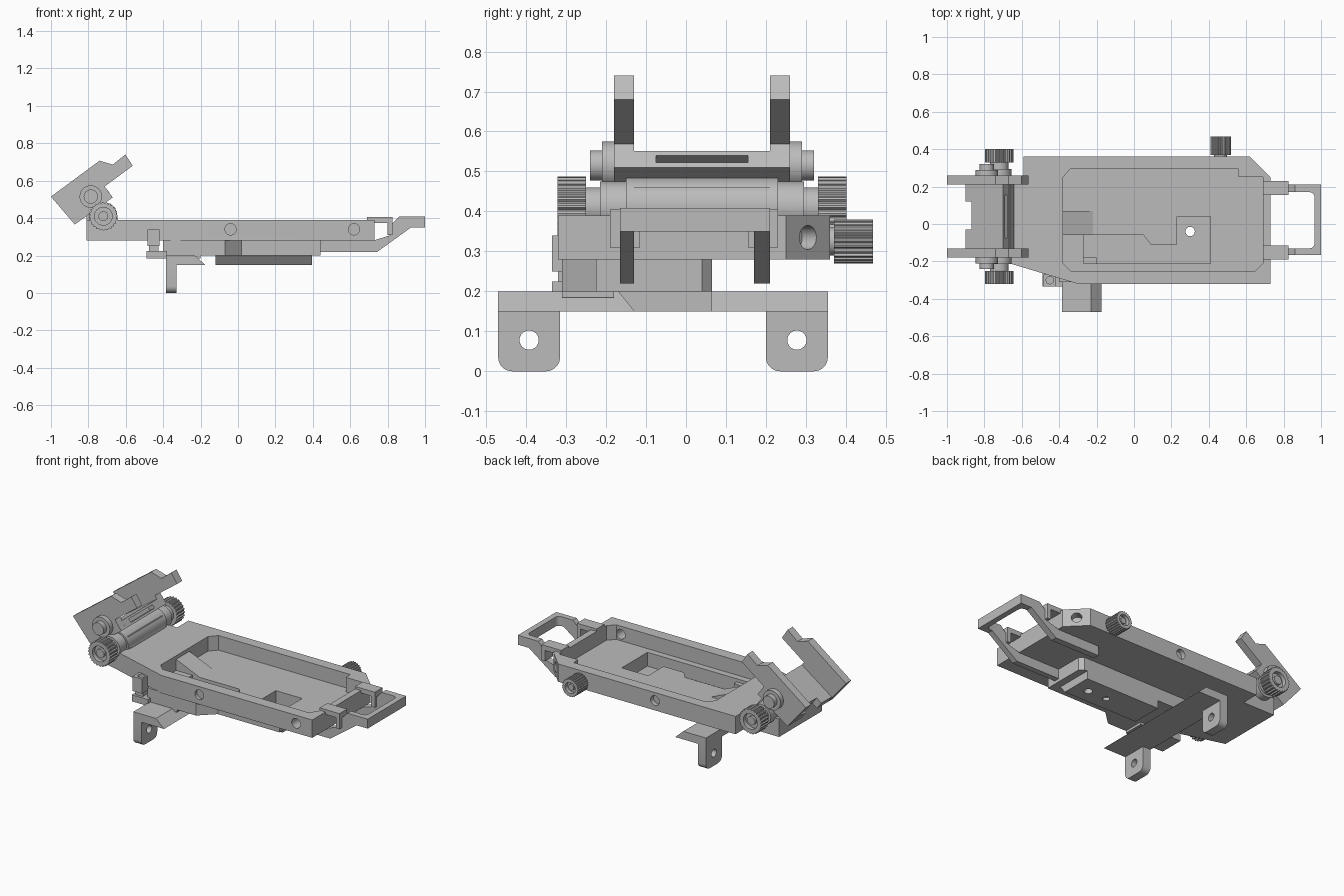
import bpy, bmesh, math
from mathutils import Vector

if "Cube" in bpy.data.objects:
    bpy.data.objects.remove(bpy.data.objects["Cube"])

grey = bpy.data.materials.new("mid_grey")
grey.use_nodes = True
COLOUR = (0.5, 0.5, 0.5, 1)
grey.diffuse_color = COLOUR
grey.node_tree.nodes["Principled BSDF"].inputs["Base Color"].default_value = COLOUR
parts = []


def place(axis, p, t):
    """Map a 2D profile point and a depth to 3D."""
    return {"x": (t, p[0], p[1]), "y": (p[0], t, p[1]), "z": (p[0], p[1], t)}[axis]


def prism(name, pts, axis, a, b, end_pts=None):
    """Extrude a profile along an axis; end_pts gives a tapered far end."""
    bm = bmesh.new()
    lo = [bm.verts.new(place(axis, p, a)) for p in pts]
    hi = [bm.verts.new(place(axis, p, b)) for p in (end_pts or pts)]
    bm.faces.new(lo)
    bm.faces.new(hi)
    n = len(pts)
    for i in range(n):
        j = (i + 1) % n
        bm.faces.new((lo[i], lo[j], hi[j], hi[i]))
    bmesh.ops.recalc_face_normals(bm, faces=bm.faces)
    me = bpy.data.meshes.new(name)
    bm.to_mesh(me)
    bm.free()
    me.materials.append(grey)
    ob = bpy.data.objects.new(name, me)
    bpy.context.collection.objects.link(ob)
    parts.append(ob)
    return ob


def box(name, x, y, z):
    return prism(name, [(x[0], y[0]), (x[1], y[0]), (x[1], y[1]), (x[0], y[1])], "z", *z)


def circle(c, r, n=32, r2=None):
    """Ring of points; r2 alternates the radius to make knurling."""
    return [(c[0] + (r2 if r2 and i % 4 > 1 else r) * math.cos(math.tau * i / n),
             c[1] + (r2 if r2 and i % 4 > 1 else r) * math.sin(math.tau * i / n)) for i in range(n)]


def rod(name, c, r, a, b, axis="y"):
    return prism(name, circle(c, r), axis, a, b)


def rounded(x, y, r, steps=5):
    """Rectangle outline with rounded corners."""
    pts = []
    for k, (cx, cy) in enumerate([(x[1] - r, y[1] - r), (x[0] + r, y[1] - r),
                                  (x[0] + r, y[0] + r), (x[1] - r, y[0] + r)]):
        for i in range(steps + 1):
            t = math.pi / 2 * (k + i / steps)
            pts.append((cx + r * math.cos(t), cy + r * math.sin(t)))
    return pts


def cut(ob, *cutters):
    """Subtract the cutters, bake the result and remove them."""
    for c in cutters:
        c.hide_render = True
        m = ob.modifiers.new("cut", "BOOLEAN")
        m.operation, m.solver, m.object = "DIFFERENCE", "EXACT", c
    bpy.context.view_layer.update()
    me = bpy.data.meshes.new_from_object(ob.evaluated_get(bpy.context.evaluated_depsgraph_get()))
    ob.modifiers.clear()
    ob.data = me
    for c in cutters:
        parts.remove(c)
        bpy.data.objects.remove(c)


# Tray body with main pocket, deep pocket and screw holes
tray = prism("tray_body", [(-.81, -.17), (-.65, -.215), (-.3, -.32), (.73, -.32), (.73, .25),
                           (.62, .36), (-.59, .36), (-.59, .25), (-.81, .25)], "z", .28, .39)
deep = [(-.27, -.06), (.05, -.06), (.09, -.11), (.23, -.11), (.23, .04), (.41, .04),
        (.41, -.21), (-.27, -.21)]
pocket = [(-.38, .25), (-.34, .295), (.56, .295), (.56, .25), (.69, .25), (.69, -.21),
          (.65, -.25), (-.34, -.25), (-.38, -.21)]
corner_hole = rod("corner_hole_cutter", (0, 0), .03, -.05, .06, "x")
corner_hole.location = (.675, .305, .335)
corner_hole.rotation_euler.z = math.pi / 4
cut(tray, prism("pocket_cutter", pocket, "z", .3, .5),
    prism("deep_cutter", deep, "z", .2, .35),
    rod("hole_cutter_a", (-.04, .34), .03, -.4, -.3),
    rod("hole_cutter_b", (.62, .34), .03, -.4, -.2),
    rod("hole_cutter_c", (-.04, .34), .03, .33, .4),
    corner_hole)
prism("pocket_ramp", [(-.385, .295), (-.385, .37), (-.22, .3), (-.22, .295)], "y", -.06, .07)

# Housing below the tray
housing = prism("lower_housing", [(-.4, -.31), (-.07, -.31), (.02, -.225), (.44, -.225),
                                  (.44, .04), (.415, .065), (-.4, .065)], "z", .2, .282)
cut(housing, prism("housing_cutter", deep, "z", .215, .4),
    rod("drain_cutter", (.3, -.04), .025, .1, .4, "z"))
base = prism("housing_base", [(-.12, -.13), (.395, -.13), (.395, .065), (-.12, .065)], "z", .15, .2,
             [(-.12, -.17), (.395, -.17), (.395, .065), (-.12, .065)])
cut(base, rod("base_hole_cutter", (.3, -.04), .025, .1, .3, "z"),
    rod("base_hole_cutter_b", (.17, -.04), .02, .1, .17, "z"))

# Cross bar with two drilled feet
prism("cross_bar", [(-.385, .15), (-.385, .2), (-.23, .2), (-.175, .15)], "y", -.47, .355)
for side, y0 in (("front", -.47), ("back", .2)):
    y1 = y0 + .155
    outline = [(y0, .16)] + [p for p in rounded((y0, y1), (0, .16), .035) if p[1] < .08] + [(y1, .16)]
    foot = prism(side + "_foot", outline, "x", -.385, -.33)
    cut(foot, rod("foot_cutter", ((y0 + y1) / 2, .078), .024, -.5, -.2, "x"))

# Small side post on its ledge
prism("side_ledge", [(-.49, .185), (-.49, .225), (-.34, .225), (-.285, .281), (-.2, .281),
                     (-.2, .185)], "y", -.31, -.18)
box("post_ledge", (-.49, -.38), (-.335, -.25), (.185, .225))
box("post_stem", (-.475, -.425), (-.32, -.27), (.22, .26))
post = box("side_post", (-.485, -.42), (-.335, -.27), (.25, .34))
cut(post, rod("post_cutter", (-.45, -.3), .02, .3, .4, "z"))

# Carrying handle with two hooked latches
handle = prism("handle", [(.435, .282), (.435, .22), (.745, .22), (.925, .35), (1, .35), (1, .408),
                          (.862, .408), (.82, .365), (.82, .31), (.73, .282)], "y", -.165, .21)
cut(handle, prism("handle_cutter", rounded((.3, .965), (-.13, .17), .025), "z", .1, .6))
for side, y0 in (("front", -.19), ("back", .155)):
    prism(side + "_latch", [(.69, .385), (.69, .405), (.825, .405), (.825, .31), (.8, .31),
                            (.8, .375), (.73, .375), (.73, .385)], "y", y0, y0 + .075)


def knob(name, c, r, y_in, y_out):
    """Knurled thumb knob with a recessed outer end."""
    d = 1 if y_out > y_in else -1
    k = prism(name, circle(c, r, 96, r * .92), "y", y_in, y_out)
    cut(k, rod("recess_cutter", c, r * .62, y_out - d * .025, y_out + d * .05))
    rod(name + "_screw", c, r * .34, y_in, y_out - d * .008)


# Rear thumb screw
knob("rear_knob", (.463, .325), .055, .37, .468)
rod("rear_knob_neck", (.463, .325), .035, .35, .38)

# Tilting clamp: hinge, shaft and knobs, mirrored about its own middle
MID = .04
HINGE, PIVOT = (-.72, .41), (-.787, .515)
prism("hinge_lug", [(-.81, .38), (-.81, .42), (-.77, .46), (-.66, .46), (-.64, .38)],
      "y", MID - .17, MID + .17)
rod("hinge_shaft", HINGE, .075, MID - .19, MID + .19)
rod("hinge_axle", HINGE, .05, MID - .29, MID + .29)
arm = [(-1, .515), (-.74, .707), (-.67, .686), (-.602, .74), (-.563, .68), (-.713, .569),
       (-.67, .51), (-.873, .366)]
for side, s in (("front", -1), ("back", 1)):
    def at(d):
        return MID + s * d
    prism(side + "_clamp_arm", arm, "y", at(.17), at(.22))
    rod(side + "_hinge_collar", HINGE, .065, at(.18), at(.255))
    knob(side + "_knob", HINGE, .077, at(.29), at(.362))
    rod(side + "_pivot_collar", PIVOT, .06, at(.21), at(.25))
    rod(side + "_pivot_pin", PIVOT, .038, at(.24), at(.28))

# Slotted cross plate joining the clamp arms, with a notch in its lower edge
d = Vector((.815, .58))
n = Vector((-.58, .815))
low = Vector((-.873, .366))


def strip(a, b, h0, h1):
    return [low + d * a + n * h0, low + d * b + n * h0, low + d * b + n * h1, low + d * a + n * h1]


plate = prism("clamp_cross_plate", strip(0, .249, 0, .05), "y", MID - .175, MID + .175)
cut(plate, prism("notch_cutter", strip(-.05, .04, -.05, .1), "y", -.03, .12),
    prism("slot_cutter", strip(.21, .3, .014, .036), "y", -.075, .155))

# Crisp edges with smooth round surfaces
bpy.ops.object.select_all(action="DESELECT")
for ob in parts:
    ob.select_set(True)
bpy.context.view_layer.objects.active = tray
bpy.ops.object.shade_smooth_by_angle(angle=math.radians(25))
